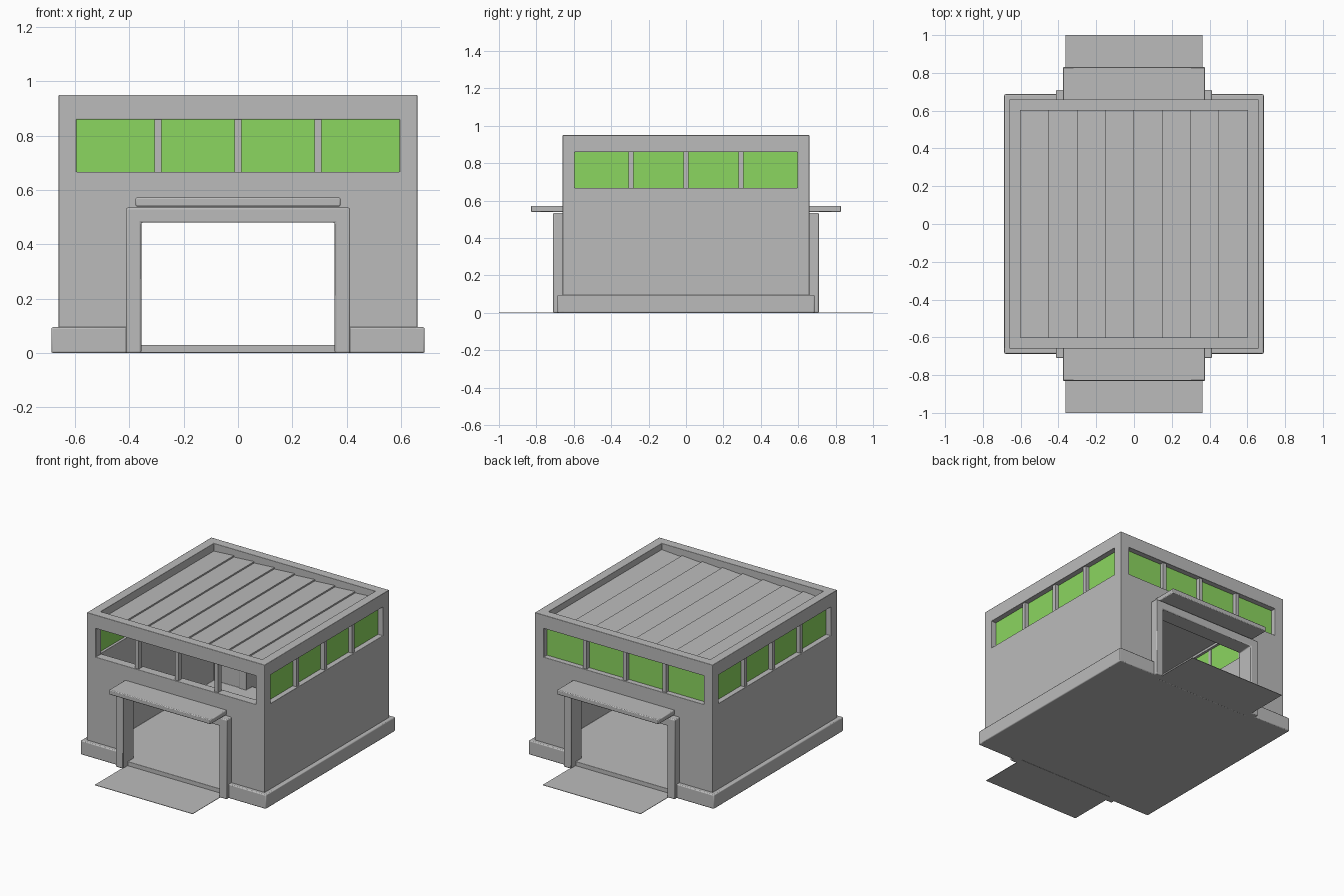
import bpy
import bmesh
import math
from mathutils import Matrix

if "Cube" in bpy.data.objects:
    bpy.data.objects.remove(bpy.data.objects["Cube"], do_unlink=True)


def material(name, color):
    m = bpy.data.materials.new(name)
    m.use_nodes = True
    m.diffuse_color = color
    m.node_tree.nodes["Principled BSDF"].inputs["Base Color"].default_value = color
    return m


GREY = material("concrete grey", (0.5, 0.5, 0.5, 1))
GREEN = material("window green", (0.26, 0.67, 0.115, 1))


def finish(name, bm, mat, turn=0):
    """Turn a bmesh into an object, spun about z by a number of degrees."""
    bm.transform(Matrix.Rotation(math.radians(turn), 4, "Z"))
    bmesh.ops.recalc_face_normals(bm, faces=bm.faces)
    mesh = bpy.data.meshes.new(name)
    bm.to_mesh(mesh)
    bm.free()
    ob = bpy.data.objects.new(name, mesh)
    bpy.context.collection.objects.link(ob)
    mesh.materials.append(mat)
    return ob


def box(name, x, y, z, mat=GREY, turn=0, bevel=0):
    """Box from (low, high) ranges on each axis."""
    bm = bmesh.new()
    bmesh.ops.create_cube(bm, size=1)
    for v in bm.verts:
        v.co = [r[0] if c < 0 else r[1] for c, r in zip(v.co, (x, y, z))]
    ob = finish(name, bm, mat, turn)
    if bevel:
        add_bevel(ob, bevel)
    return ob


def prism(name, outline, y, mat=GREY, turn=0):
    """Extrude an x-z outline along y."""
    bm = bmesh.new()
    face = bm.faces.new([bm.verts.new((px, y[0], pz)) for px, pz in outline])
    ext = bmesh.ops.extrude_face_region(bm, geom=[face])["geom"]
    verts = [e for e in ext if isinstance(e, bmesh.types.BMVert)]
    bmesh.ops.translate(bm, verts=verts, vec=(0, y[1] - y[0], 0))
    return finish(name, bm, mat, turn)


def add_bevel(ob, width):
    mod = ob.modifiers.new("soft edges", "BEVEL")
    mod.width = width
    mod.segments = 2
    mod.limit_method = "ANGLE"
    mod.angle_limit = math.radians(40)


def cut(ob, cutters):
    """Subtract the cutters, bake the result and remove them."""
    for c in cutters:
        mod = ob.modifiers.new("cut", "BOOLEAN")
        mod.operation = "DIFFERENCE"
        mod.solver = "EXACT"
        mod.object = c
    bpy.context.view_layer.update()
    graph = bpy.context.evaluated_depsgraph_get()
    baked = bpy.data.meshes.new_from_object(ob.evaluated_get(graph))
    ob.modifiers.clear()
    ob.data = baked
    for c in cutters:
        bpy.data.objects.remove(c, do_unlink=True)


def span(h):
    return (-h, h)


WALL, INNER, PLINTH = 0.66, 0.6, 0.687
WINDOW_Z, WINDOW_W = (0.667, 0.86), 0.595
DOOR_W, DOOR_TOP, FLOOR = 0.356, 0.48, 0.03

# Hollow shell with floor, roof slab, parapet, doorways and window bands
shell = box("building_shell", span(WALL), span(WALL), (0, 0.95))
cut(shell, [
    box("room_cutter", span(INNER), span(INNER), (FLOOR, 0.875)),
    box("parapet_cutter", span(INNER), span(INNER), (0.893, 1.1)),
    box("door_cutter", span(DOOR_W), span(1), (FLOOR, DOOR_TOP)),
    box("window_cutter_y", span(WINDOW_W), span(1), WINDOW_Z),
    box("window_cutter_x", span(1), span(WINDOW_W), WINDOW_Z),
])
add_bevel(shell, 0.004)

# Overlapping roof panels
count = 8
step = 2 * INNER / count
outline = [(INNER, 0.89), (-INNER, 0.89)]
for i in range(count):
    left = -INNER + i * step
    outline += [(left, 0.897), (left + step, 0.907)]
prism("roof_panels", outline, span(INNER))

# Window mullions on all four sides, panes on all but the front
for side, turn in (("front", 0), ("right", 90), ("back", 180), ("left", 270)):
    for i in (-1, 0, 1):
        x = i * 0.295
        box(f"{side}_mullion_{i + 2}", (x - 0.013, x + 0.013),
            (-0.65, -0.615), WINDOW_Z, turn=turn)
    if side != "front":
        box(f"{side}_window_pane", span(WINDOW_W), (-0.623, -0.618),
            WINDOW_Z, GREEN, turn)

# Side plinths
for side, turn in (("right", 90), ("left", 270)):
    box(f"{side}_plinth", span(PLINTH), (-PLINTH, -WALL + 0.01),
        (0, 0.095), turn=turn, bevel=0.006)

# Doorway parts, the same at front and back
for side, turn in (("front", 0), ("back", 180)):
    for s, label in ((-1, "a"), (1, "b")):
        box(f"{side}_plinth_{label}", sorted((s * 0.4, s * PLINTH)),
            (-PLINTH, -WALL + 0.01), (0, 0.095), turn=turn, bevel=0.006)
    w, out, top = DOOR_W, 0.413, 0.535
    frame = prism(f"{side}_door_frame",
                  [(-out, 0), (-out, top), (out, top), (out, 0),
                   (w, 0), (w, DOOR_TOP), (-w, DOOR_TOP), (-w, 0)],
                  (-0.71, -0.595), turn=turn)
    add_bevel(frame, 0.006)
    box(f"{side}_canopy", span(0.377), (-0.83, -WALL + 0.01),
        (0.54, 0.572), turn=turn, bevel=0.005)
    box(f"{side}_apron", span(0.363), (-1, -WALL), (0, 0.003), turn=turn)

# Smooth shading with crisp corners
for ob in bpy.context.scene.objects:
    ob.select_set(ob.type == "MESH")
    if ob.type == "MESH":
        bpy.context.view_layer.objects.active = ob
bpy.ops.object.shade_smooth_by_angle(angle=math.radians(30))
